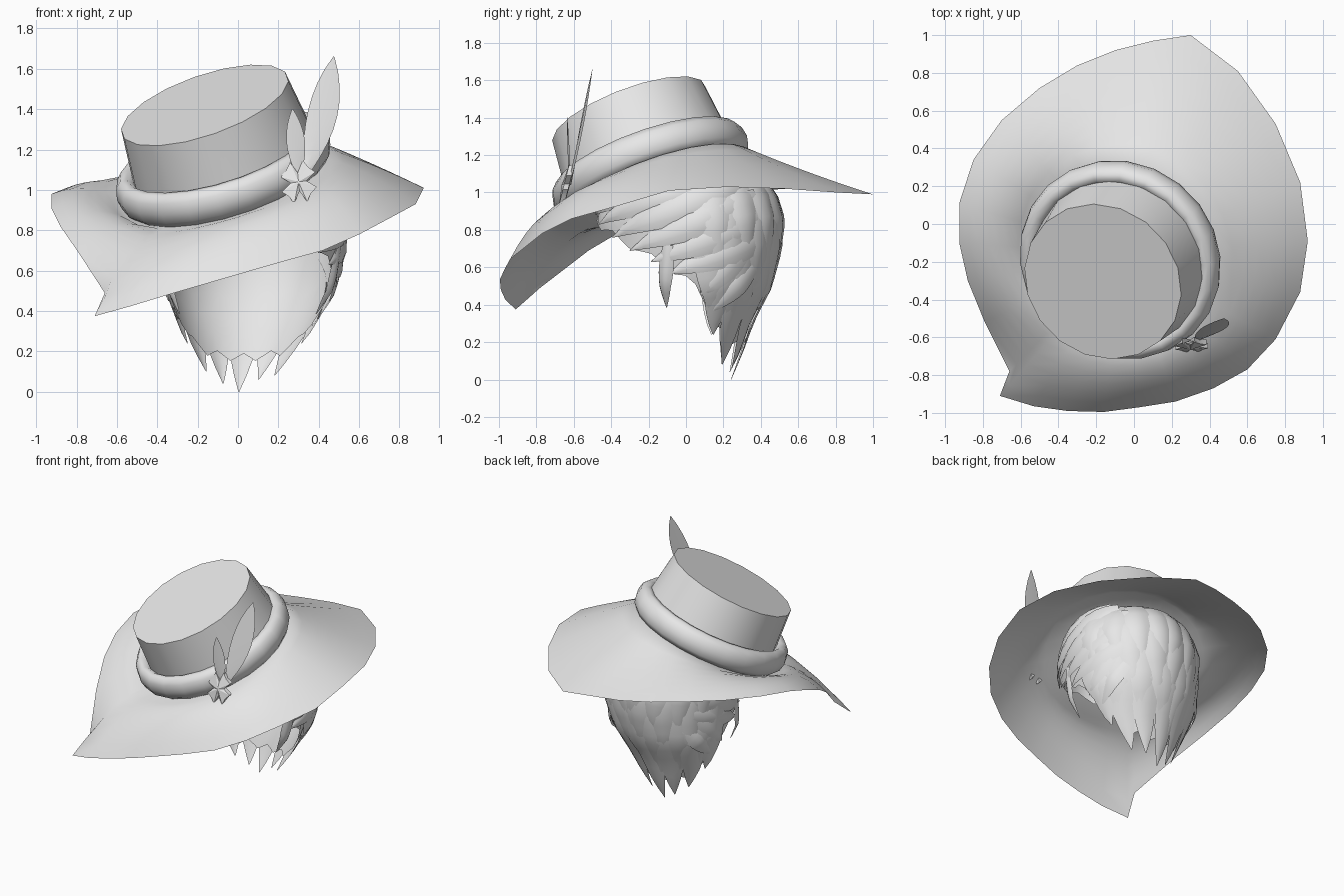
import bpy, bmesh, math, random
from mathutils import Vector

if "Cube" in bpy.data.objects:
    bpy.data.objects.remove(bpy.data.objects["Cube"])

random.seed(4)
grey = bpy.data.materials.new("light_grey")
grey.diffuse_color = (0.8, 0.8, 0.8, 1)
grey.use_nodes = True
grey.node_tree.nodes["Principled BSDF"].inputs["Base Color"].default_value = grey.diffuse_color


def make(name, verts, faces, angle=40):
    me = bpy.data.meshes.new(name)
    me.from_pydata([tuple(v) for v in verts], [], faces)
    bm = bmesh.new()
    bm.from_mesh(me)
    bmesh.ops.recalc_face_normals(bm, faces=bm.faces)
    bm.to_mesh(me)
    bm.free()
    me.materials.append(grey)
    ob = bpy.data.objects.new(name, me)
    bpy.context.collection.objects.link(ob)
    bpy.ops.object.select_all(action='DESELECT')
    ob.select_set(True)
    bpy.context.view_layer.objects.active = ob
    bpy.ops.object.shade_smooth_by_angle(angle=math.radians(angle))
    return ob


def grid_faces(rows, cols, wrap_cols=False, wrap_rows=False):
    return [(r * cols + c, r * cols + (c + 1) % cols,
             (r + 1) % rows * cols + (c + 1) % cols, (r + 1) % rows * cols + c)
            for r in range(rows if wrap_rows else rows - 1)
            for c in range(cols if wrap_cols else cols - 1)]


def lerp_table(table, x):
    for (x0, *a), (x1, *b) in zip(table, table[1:]):
        if x <= x1:
            f = max(0, (x - x0) / (x1 - x0))
            return [p + (q - p) * f for p, q in zip(a, b)]
    return list(table[-1][1:])


def tilted(center, slope, drop, radius, ang):
    """Point on a circle whose plane climbs by slope in x and y."""
    axis = Vector((-slope[0], -slope[1], 1)).normalized()
    u = Vector((1, 0, slope[0])).normalized()
    v = axis.cross(u)
    return center - axis * drop + (u * math.cos(ang) + v * math.sin(ang)) * radius


# Crown: tapered cylinder with a flat lid
N = 18
TOP = Vector((-0.165, -0.305, 1.42))
verts = [tilted(TOP, (.35, .385), d, r, math.tau * (i + .5) / N)
         for d, r in ((0, .437), (.2, .458), (.40, .48)) for i in range(N)]
make("crown", verts, grid_faces(3, N, True) + [tuple(range(N))])

# Band: rounded ring around the crown
N, K = 22, 10
SLOPE = (.31, .36)
BAND = Vector((-.073, -.19, 1.112))
verts = [tilted(BAND, SLOPE, .09 * math.sin(math.tau * k / K),
                .493 + .058 * math.cos(math.tau * k / K), math.tau * i / N)
         for i in range(N) for k in range(K)]
make("hat_band", verts, grid_faces(N, K, True, True), 60)

# Brim: drooping sheet from under the band to a pointed outline
EDGE = [(.30, 1.0, .99), (.55, .81, 1.0), (.75, .53, 1.02), (.88, .22, 1.03),
        (.92, -.09, 1.01), (.88, -.36, .93), (.75, -.61, .86), (.6, -.77, .78),
        (.42, -.87, .70), (.22, -.94, .645), (.03, -.97, .59), (-.16, -.995, .535),
        (-.35, -.99, .48), (-.53, -.965, .425), (-.71, -.91, .375), (-.66, -.78, .49),
        (-.79, -.52, .69), (-.88, -.3, .82), (-.925, -.1, .91), (-.925, .11, .98),
        (-.85, .34, 1.01), (-.70, .55, 1.02), (-.5, .72, 1.02), (-.3, .84, 1.01),
        (-.1, .92, 1.0), (.1, .97, 1.0)]
center = Vector((-.05, -.16, 1.035))
ROWS = 9
verts = []
for r in range(-1, ROWS - 1):
    t = max(0, r) / (ROWS - 2)
    ring = .36 if r < 0 else .53
    for x, y, z in EDGE:
        d = Vector((x - center.x, y - center.y))
        d.normalize()
        climb = SLOPE[0] * d.x + SLOPE[1] * d.y
        reach = ring / math.sqrt(1 + climb * climb)
        p = center + Vector((d.x, d.y, climb)) * reach
        q = p.lerp(Vector((x, y, z)), t)
        left = max(0, -d.x) * (1 if d.y > 0 else 1 - abs(d.y))
        q.z += 4 * t * (1 - t) * (.075 * max(0, -d.y) - .012 * max(0, d.y)
                                  + .055 * left + .01 * max(0, d.x))
        verts.append(q)
make("brim", verts, grid_faces(ROWS, len(EDGE), True), 70)

# Hair volume: middle x, half width and half depth by height; lower hem by direction
WIDTH = [(-.05, .01, .14, .17), (.0, .01, .17, .19), (.15, .025, .25, .25),
         (.3, .04, .33, .30), (.5, .06, .42, .40), (.7, .08, .44, .445),
         (.85, .085, .445, .455), (1.0, .085, .41, .42), (1.12, .085, .30, .32),
         (1.22, .085, .01, .01)]
HEM = [(-1, .83), (-.75, .73), (-.3, .59), (-.1, .55), (.1, .43), (.4, .28), (.7, .20), (1, .17)]


def scalp(a, z, off=0):
    cx, rx, ry = lerp_table(WIDTH, z)
    ry -= .085 * min(0, math.sin(a))
    return Vector((cx + (rx + off) * math.cos(a), .05 + (ry + off) * math.sin(a), z))


def hem(a):
    return lerp_table(HEM, math.sin(a))[0]


N, ROWS = 48, 14
verts = []
for r in range(ROWS):
    t = r / (ROWS - 1)
    for i in range(N):
        a = math.tau * i / N
        low = hem(a) + .02 * math.cos(i * math.tau / 4)
        verts.append(scalp(a, 1.22 + (low - 1.22) * t ** 1.3, -.012))
make("hair_cap", verts, grid_faces(ROWS, N, True), 60)


# Locks: broad pointed strips that follow the hair volume
def lock(verts, faces, a0, z0, a1, z1, width, lift=.02, bow=0.0):
    n, base = 10, len(verts)
    for k in range(n):
        t = k / (n - 1)
        a = a0 + (a1 - a0) * t
        z = z0 + (z1 - z0) * t - bow * 4 * t * (1 - t)
        mid = scalp(a, z)
        ahead = scalp(a + (a1 - a0) * .02, z + (z1 - z0) * .02 - bow * .08 * (1 - 2 * t))
        out = Vector((math.cos(a), math.sin(a), 0.1)).normalized()
        side = (ahead - mid).normalized().cross(out).normalized()
        w = max(.002, width * (.6 + .4 * math.sin(math.pi * min(.5, t))) * (1 - t ** 3.2))
        rise = lift * min(1, .2 + t * 1.6) * (1 - .85 * t * t)
        for s in (-1, -.5, 0, .5, 1):
            # sink the sides so wide strips hug the rounded head
            sink = (w * s) ** 2 / .8
            verts.append(mid + side * (w * s) + out * (rise * (1.1 - s * s) - sink))
    faces += [tuple(base + i for i in f) for f in grid_faces(n, 5)]


rad = math.radians

# Back locks in overlapping rows, longest at the nape
verts, faces = [], []
for d, tip in ((20, .24), (40, .08), (65, .06), (92, .0), (117, .04), (142, .10), (162, .24)):
    lock(verts, faces, rad(d), .74, rad(d), tip, .10, .015)
for row, (z0, z1, count) in enumerate(((.82, .24, 7), (.96, .40, 7), (1.08, .58, 8))):
    for i in range(count):
        d = 10 + 160 * (i + .5 * (row % 2)) / (count - .5)
        turn = 9 if d < 90 else -9
        low = max(z1, hem(rad(d)) - .04)
        lock(verts, faces, rad(d), z0, rad(d + turn), low + random.uniform(-.05, .05),
             .115, .018 + .006 * row)
make("back_hair", verts, faces, 60)

# Side locks sweep forward from the back of the head, mirrored left and right
verts, faces = [], []
for flip in (False, True):
    for d0, z0, d1, z1, w, bow in ((60, .80, -18, .57, .10, .0), (55, .88, -30, .63, .10, -.01),
                                   (50, .96, -44, .69, .10, -.02), (40, 1.02, -58, .76, .10, -.03),
                                   (30, 1.06, -74, .83, .09, -.03), (10, 1.10, -95, .88, .09, -.02),
                                   (38, .74, 4, .45, .09, .0), (48, .64, 14, .36, .08, .0),
                                   (-18, .72, -24, .385, .045, .0)):
        a0, a1 = rad(d0), rad(d1)
        if flip:
            a0, a1 = math.pi - a0, math.pi - a1
        lock(verts, faces, a0, z0, a1, z1, w, .025, bow)
make("side_hair", verts, faces, 60)


# Feathers: thin leaf blades with a raised spine
def feather(name, root, tip, across, width, bend):
    root, tip, across = Vector(root), Vector(tip), Vector(across).normalized()
    out = (tip - root).cross(across).normalized()
    if out.y > 0:
        out = -out
    n, vs = 10, []
    for k in range(n):
        t = k / (n - 1)
        w = width * math.sin(math.pi * t ** 1.15) ** .8 if 0 < k < n - 1 else .003
        c = root.lerp(tip, t) + across * (bend * math.sin(math.pi * t))
        vs += [c - across * w, c + out * .010 * (1 - t), c + across * w,
               c - out * .006 * (1 - t)]
    make(name, vs, grid_faces(n, 4, True), 50)


feather("large_feather", (.325, -.62, 1.04), (.475, -.5, 1.66), (1, .08, -.22), .074, .012)
feather("small_feather", (.305, -.62, 1.04), (.27, -.635, 1.40), (1, .1, .1), .046, .0)

# Brooch: four flared, notched diagonal arms with a raised middle
outline = []
for k in range(4):
    base = math.tau * k / 4 + rad(52)
    for r, d in ((.11, -25), (.092, 0), (.11, 25), (.046, 45)):
        outline.append((r * math.cos(base + rad(d)), r * math.sin(base + rad(d))))
M = len(outline)
spot = Vector((.30, -.64, 1.04))
vs = [spot + Vector((x * .85, y + .25 * z, z)) for y in (-.012, .016) for x, z in outline]
vs += [spot + Vector((0, -.025, 0)), spot + Vector((0, .02, 0))]
fs = grid_faces(2, M, True)
for i in range(M):
    fs += [(i, (i + 1) % M, 2 * M), (M + i, M + (i + 1) % M, 2 * M + 1)]
make("brooch", vs, fs, 25)
